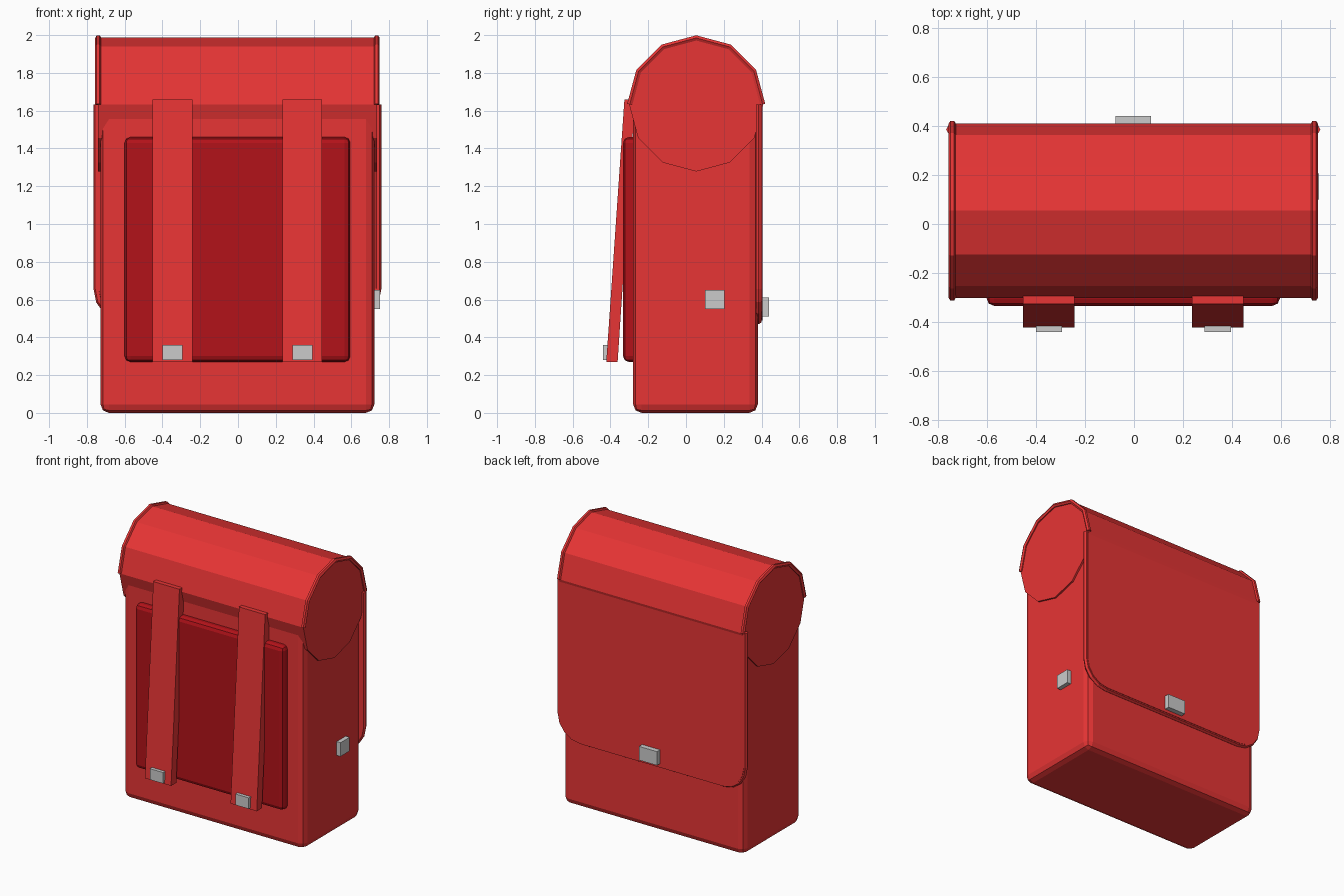
import bpy, bmesh, math
from mathutils import Vector

if "Cube" in bpy.data.objects:
    bpy.data.objects.remove(bpy.data.objects["Cube"])

CX = -0.003                # sideways centre of the bag
LID_Y, LID_Z, LID_R = 0.054, 1.633, 0.355


def material(name, rgb):
    m = bpy.data.materials.new(name)
    m.diffuse_color = (*rgb, 1)
    m.use_nodes = True
    m.node_tree.nodes["Principled BSDF"].inputs["Base Color"].default_value = m.diffuse_color
    return m


RED = material("red_cloth", (0.8, 0.035, 0.035))
DARK = material("dark_red_cloth", (0.45, 0.006, 0.01))


def prism(name, pts, direction, mat=None, bevel=0, segments=2):
    """Closed outline extruded along a direction."""
    bm = bmesh.new()
    face = bm.faces.new([bm.verts.new(p) for p in pts])
    ext = bmesh.ops.extrude_face_region(bm, geom=[face])
    verts = [g for g in ext["geom"] if isinstance(g, bmesh.types.BMVert)]
    bmesh.ops.translate(bm, vec=Vector(direction), verts=verts)
    bmesh.ops.recalc_face_normals(bm, faces=bm.faces)
    me = bpy.data.meshes.new(name)
    bm.to_mesh(me)
    bm.free()
    ob = bpy.data.objects.new(name, me)
    bpy.context.collection.objects.link(ob)
    if mat:
        me.materials.append(mat)
    if bevel:
        mod = ob.modifiers.new("bevel", "BEVEL")
        mod.width, mod.segments = bevel, segments
    return ob


def box(name, x, y, z, mat=None, bevel=0):
    pts = [(x[0], y[0], z[0]), (x[1], y[0], z[0]),
           (x[1], y[1], z[0]), (x[0], y[1], z[0])]
    return prism(name, pts, (0, 0, z[1] - z[0]), mat, bevel)


def piping(name, pts, radius):
    """Thin six-sided cord along a path."""
    cu = bpy.data.curves.new(name, "CURVE")
    cu.dimensions = "3D"
    cu.bevel_depth, cu.bevel_resolution = radius, 1
    cu.use_fill_caps = True
    sp = cu.splines.new("POLY")
    sp.points.add(len(pts) - 1)
    for p, co in zip(sp.points, pts):
        p.co = (*co, 1)
        sp.use_smooth = False
    cu.materials.append(RED)
    ob = bpy.data.objects.new(name, cu)
    bpy.context.collection.objects.link(ob)
    bpy.ops.object.select_all(action="DESELECT")
    ob.select_set(True)
    bpy.context.view_layer.objects.active = ob
    bpy.ops.object.convert(target="MESH")


def ring(x, r, first, last):
    return [(x, LID_Y + r * math.cos(math.radians(a)),
             LID_Z + r * math.sin(math.radians(a)))
            for a in range(first, last + 1, 30)]


# main bag and front pocket
box("bag_body", (CX - 0.725, CX + 0.725), (-0.28, 0.38), (0, 1.6), RED, 0.045)
box("front_pocket", (CX - 0.597, CX + 0.597), (-0.333, -0.25), (0.27, 1.46),
    DARK, 0.03)

# twelve-sided roll on top with corded ends over the upper half
prism("top_roll", ring(CX - 0.738, LID_R, 0, 330), (1.476, 0, 0), RED)
for side, label in ((-1, "left"), (1, "right")):
    piping(label + "_roll_piping", ring(CX + side * 0.737, 0.352, 0, 180), 0.016)

# back flap with rounded lower corners and corded edge
W, TOP, LOW, R = 0.744, 1.633, 0.488, 0.17
half = [(W, TOP)] + [(W - R + R * math.cos(math.radians(a)),
                      LOW + R - R * math.sin(math.radians(a)))
                     for a in (0, 22.5, 45, 67.5, 90)]
outline = half + [(-x, z) for x, z in reversed(half)]
prism("back_flap", [(CX + x, 0.37, z) for x, z in outline], (0, 0.034, 0), RED)
piping("flap_piping", [(CX + x, 0.385, z) for x, z in outline], 0.018)

# sloping straps and their buckles
for side, label in ((-1, "left"), (1, "right")):
    mid = CX + side * 0.344
    profile = [(-0.422, 0.27), (-0.362, 0.27), (-0.27, 1.66), (-0.326, 1.66)]
    prism(label + "_strap", [(mid - 0.105, y, z) for y, z in profile],
          (0.21, 0, 0), RED)
    box(label + "_strap_buckle", (mid - 0.053, mid + 0.053), (-0.44, -0.40),
        (0.28, 0.36))

# back and side buckles
box("back_buckle", (CX - 0.072, CX + 0.072), (0.38, 0.44), (0.51, 0.61))
box("side_buckle", (0.70, 0.753), (0.10, 0.205), (0.55, 0.65))
